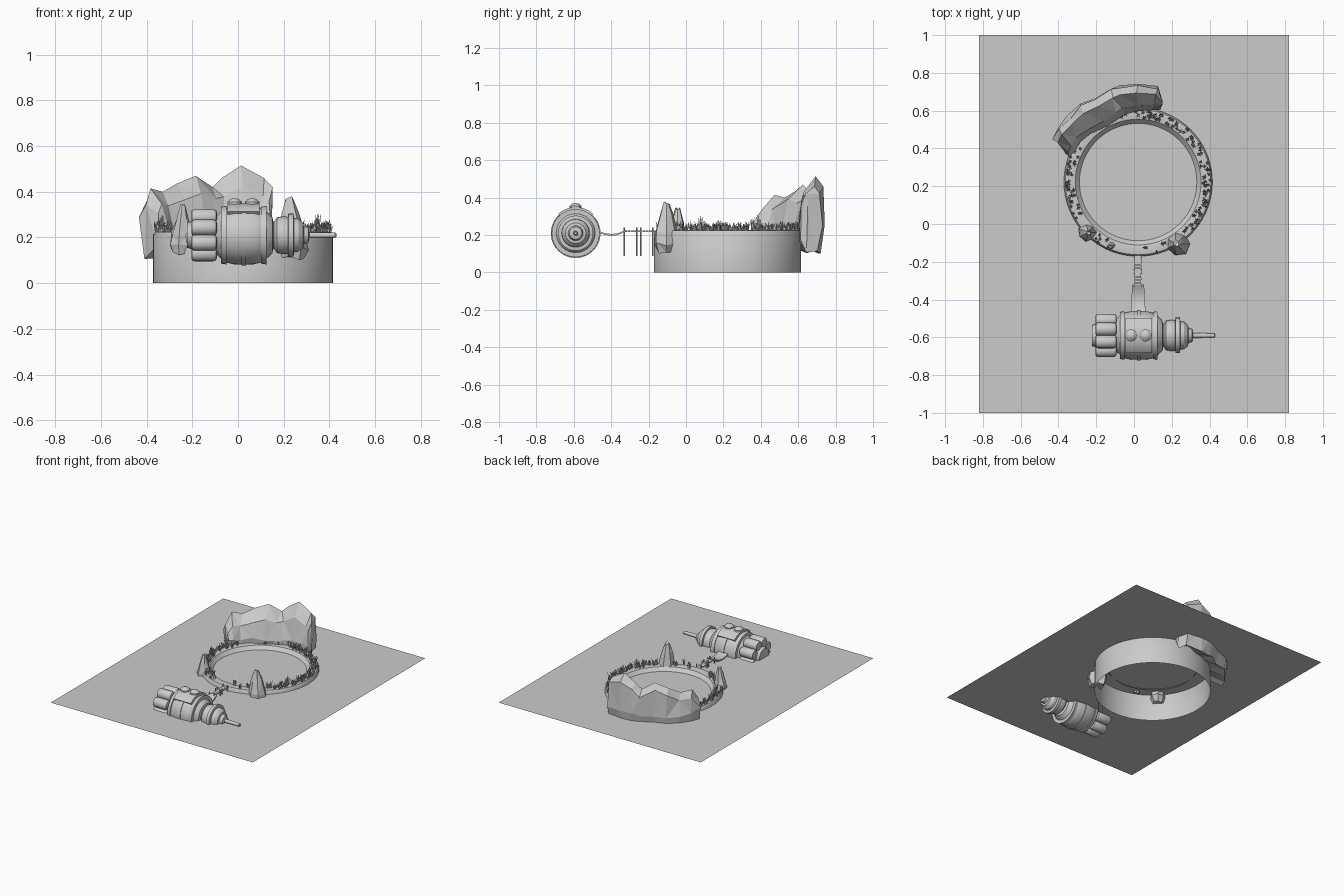
import bpy, bmesh, random
from math import sin, cos, pi, radians
from mathutils import Vector, Matrix

if "Cube" in bpy.data.objects:
    bpy.data.objects.remove(bpy.data.objects["Cube"])

random.seed(4)


def finish(name, bm, smooth=None):
    bmesh.ops.recalc_face_normals(bm, faces=bm.faces)
    me = bpy.data.meshes.new(name)
    bm.to_mesh(me)
    bm.free()
    ob = bpy.data.objects.new(name, me)
    bpy.context.collection.objects.link(ob)
    if smooth:
        bpy.ops.object.select_all(action='DESELECT')
        ob.select_set(True)
        bpy.context.view_layer.objects.active = ob
        bpy.ops.object.shade_smooth_by_angle(angle=radians(smooth))
    return ob


def skin(bm, rings, closed=True, loop=False):
    """Bridge rows of points with quads."""
    rows = [[bm.verts.new(p) for p in r] for r in rings]
    n = len(rows[0])
    pairs = list(zip(rows, rows[1:])) + ([(rows[-1], rows[0])] if loop else [])
    for a, b in pairs:
        for i in range(n if closed else n - 1):
            j = (i + 1) % n
            bm.faces.new((a[i], a[j], b[j], b[i]))
    return rows


def lathe(bm, profile, origin, segs=32, axis='X', arc=None, loop=False, caps=False):
    """Profile of (along, radius) turned round an axis; arc=(start, end) for a part turn."""
    rings = []
    for t, r in profile:
        ring = []
        for i in range(segs if not arc else segs + 1):
            a = 2 * pi * i / segs if not arc else arc[0] + (arc[1] - arc[0]) * i / segs
            p = (t, r * cos(a), r * sin(a)) if axis == 'X' else (r * cos(a), r * sin(a), t)
            ring.append(Vector(p) + Vector(origin))
        rings.append(ring)
    rows = skin(bm, rings, closed=not arc, loop=loop)
    if caps:
        bm.faces.new(rows[0])
        bm.faces.new(rows[-1])
    if arc and loop:
        bm.faces.new([r[0] for r in rows])
        bm.faces.new([r[-1] for r in rows])


def box(bm, lo, hi):
    lo, hi = Vector(lo), Vector(hi)
    m = Matrix.Translation((lo + hi) / 2) @ Matrix.Diagonal((*(hi - lo), 1))
    bmesh.ops.create_cube(bm, size=1, matrix=m)


# water sheet
WATER = 0.197
bm = bmesh.new()
bm.faces.new([bm.verts.new((x, y, WATER)) for x, y in
              ((-.82, -1), (.82, -1), (.82, 1), (-.82, 1))])
finish("water_sheet", bm)

# ring island: outer wall open below, flat rim, bevelled inside
C = Vector((.022, .222, 0))
bm = bmesh.new()
lathe(bm, [(0, .393), (.212, .393), (.224, .385), (.227, .36), (.222, .333), (.185, .30)],
      C, 72, 'Z')
finish("ring_island", bm, 35)

# curved cliff: outer x, y, inner x, y, crest height
cliff = [(-.43, .46, -.34, .36, .34), (-.41, .51, -.32, .39, .415), (-.35, .57, -.28, .43, .40),
         (-.29, .63, -.22, .48, .435), (-.20, .67, -.15, .52, .47), (-.12, .715, -.09, .56, .42),
         (-.08, .73, -.05, .58, .46), (.01, .735, .02, .595, .515), (.12, .725, .10, .60, .46),
         (.155, .65, .145, .605, .42)]
bm = bmesh.new()
rows = []
for ox, oy, ix, iy, h in cliff:
    row = []
    for t, z in ((.05, .17), (0, .26), (.2, .2 + (h - .2) * .72), (.7, h),
                 (.95, h - .045), (1.0, .25), (.85, .11)):
        j = .012 if z < h else 0
        row.append(Vector((ix + (ox - ix) * t + random.uniform(-j, j),
                           iy + (oy - iy) * t + random.uniform(-j, j) * .6,
                           z + random.uniform(-j, j))))
    rows.append(row)
v = skin(bm, rows)
bm.faces.new(v[0])
bm.faces.new(v[-1])
bmesh.ops.triangulate(bm, faces=bm.faces)
finish("cliff_rocks", bm)


# standing rocks
def rock(name, x, y, r, z0, z1, lean=0):
    bm = bmesh.new()
    rings = []
    for t, k in ((0, .7), (.15, 1), (.4, .88), (.72, .55), (.97, .25)):
        ring = []
        for i in range(7):
            a = 2 * pi * i / 7
            q = r * k * random.uniform(.85, 1.12)
            ring.append((x + q * cos(a) + lean * t, y + q * sin(a),
                         z0 + (z1 - z0) * t + random.uniform(-.01, .01)))
        rings.append(ring)
    rows = skin(bm, rings)
    bm.faces.new(rows[0])
    bm.faces.new(rows[-1])
    bmesh.ops.triangulate(bm, faces=bm.faces)
    finish(name, bm)


rock("tall_rock", .235, -.105, .07, .11, .38, -.01)
rock("left_rock", -.25, -.045, .052, .13, .345, .01)
rock("small_rock", -.12, -.115, .025, .19, .255)

# grass tufts along the rim
bm = bmesh.new()
spans = [(-48, 85, 95), (85, 150, 22), (150, 215, 42), (232, 250, 8), (275, 300, 5)]
for lo, hi, count in spans:
    for _ in range(count):
        a = radians(random.uniform(lo, hi))
        base = C + Vector((cos(a), sin(a), 0)) * random.uniform(.34, .385) + Vector((0, 0, .22))
        tall = random.uniform(.03, .065) if random.random() < .97 else .095
        spin = random.uniform(0, 6)
        for k in range(4):
            d = Vector((cos(spin + k * 1.6), sin(spin + k * 1.6), 0))
            s = Vector((-d.y, d.x, 0)) * .0028
            h = tall * random.uniform(.6, 1)
            mid = base + d * .005 + Vector((0, 0, h * .6))
            tip = base + d * random.uniform(.007, .015) + Vector((0, 0, h))
            rows = skin(bm, [[base - s, base + s, base + d * .004],
                             [mid - s, mid + s, mid + d * .004]])
            top = bm.verts.new(tip)
            for i in range(3):
                bm.faces.new((rows[1][i], rows[1][(i + 1) % 3], top))
finish("grass", bm)

# jetty: planks on pairs of posts
bm = bmesh.new()
for i in range(10):
    y = -.33 + i * .0165
    w = random.uniform(.017, .021)
    box(bm, (.02 - w, y, .217), (.02 + w, y + .015, .223))
for y in (-.33, -.262, -.242, -.177):
    for x in (.001, .039):
        lathe(bm, [(.088, .004), (.24, .004)], (x, y, 0), 8, 'Z', caps=True)
finish("jetty", bm)

# vessel hull, axis along x
O = Vector((0, -.59, .21))
bm = bmesh.new()
lathe(bm, [(-.10, .055), (-.098, .08), (-.06, .117), (-.02, .127), (.025, .129), (.07, .127),
           (.11, .117), (.15, .08), (.155, .055)], O, 40, caps=True)
for x, r in ((-.062, .124), (.112, .124)):
    lathe(bm, [(x - .012, r - .02), (x - .012, r), (x + .012, r + .004), (x + .012, r - .02)],
          O, 40, loop=True)
lathe(bm, [(.015, .125), (.015, .133), (.035, .133), (.035, .125)], O, 40, loop=True)
finish("hull", bm, 30)

# curved top plate with two round hatches
bm = bmesh.new()
lathe(bm, [(-.045, .12), (-.045, .139), (.095, .139), (.095, .12)], O, 16,
      arc=(radians(48), radians(132)), loop=True)
for x in (-.015, .062):
    lathe(bm, [(.13, .032), (.146, .032), (.15, .026), (.157, .02), (.161, .008)],
          O + Vector((x, 0, 0)), 20, 'Z', caps=True)
finish("top_hatches", bm, 35)

# nose with flange and spike
bm = bmesh.new()
lathe(bm, [(.145, .055), (.158, .06), (.17, .078), (.20, .083), (.218, .08), (.22, .094),
           (.243, .094), (.245, .075), (.265, .072), (.285, .055), (.288, .04), (.308, .033),
           (.312, .013), (.425, .011), (.43, .007)], O, 32, caps=True)
finish("nose", bm, 30)

# engine pods round a hub
bm = bmesh.new()
for i in range(8):
    a = 2 * pi * (i + .5) / 8
    lathe(bm, [(-.203, .022), (-.202, .03), (-.19, .035), (-.108, .035), (-.096, .03), (-.092, .02)],
          O + Vector((0, cos(a), sin(a))) * .086, 16, caps=True)
finish("engine_pods", bm, 40)
bm = bmesh.new()
lathe(bm, [(-.222, .04), (-.222, .055), (-.205, .06), (-.19, .06), (-.185, .068), (-.10, .068),
           (-.09, .06)], O, 28, caps=True)
finish("engine_hub", bm, 30)

# sagging gangway from hull to jetty
bm = bmesh.new()
path = [(-.475, .218), (-.455, .212), (-.43, .204), (-.40, .201), (-.37, .203), (-.345, .212),
        (-.32, .223)]
rings = []
for i, (y, z) in enumerate(path):
    w = .04 - .0015 * i
    rings.append([(.022 - w, y, z - .004), (.022 + w, y, z - .004),
                  (.022 + w, y, z + .005), (.022 - w, y, z + .005)])
rows = skin(bm, rings)
bm.faces.new(rows[0])
bm.faces.new(rows[-1])
finish("gangway", bm, 30)
